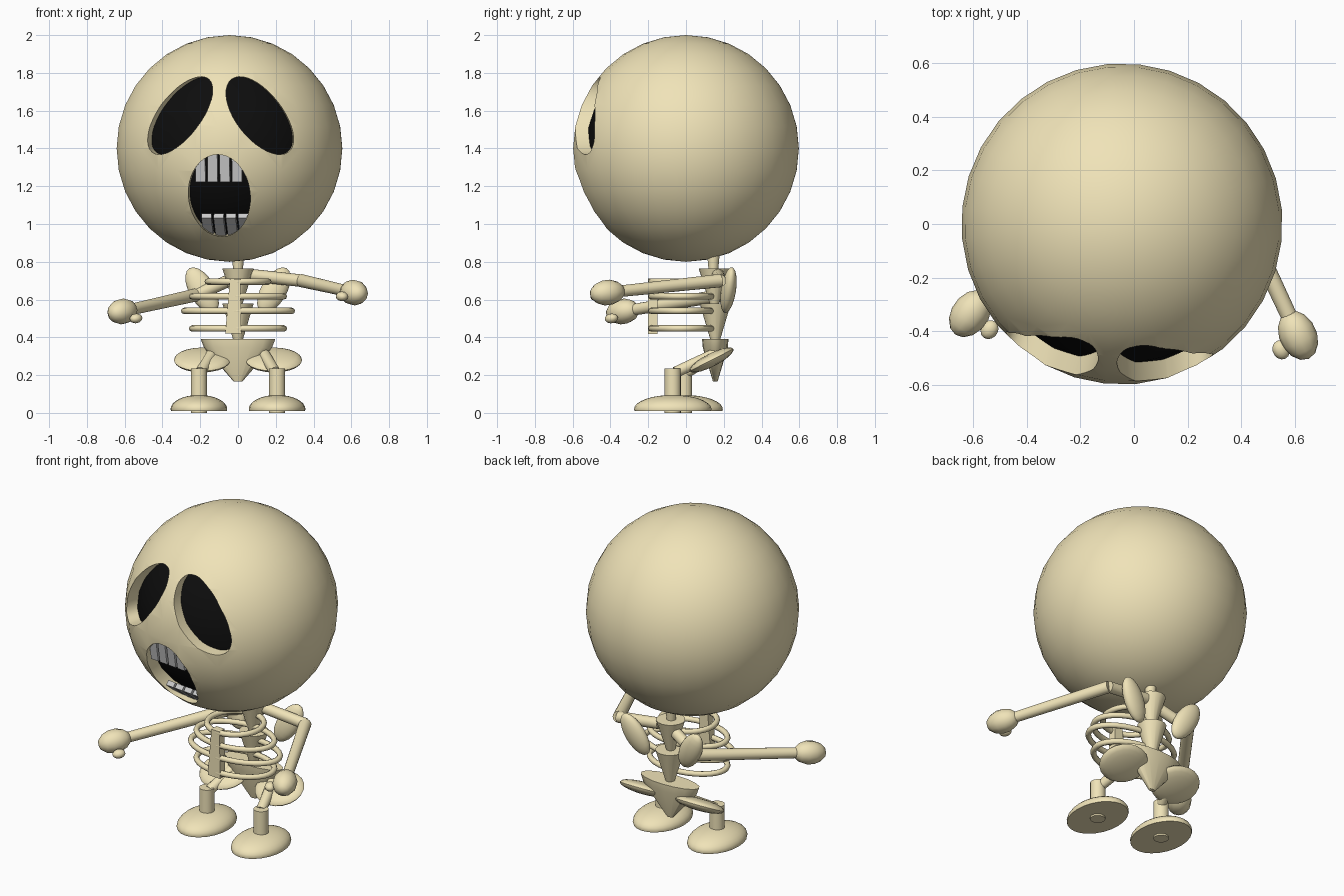
import bpy, bmesh
from math import sin, cos, pi, radians, sqrt
from mathutils import Matrix, Vector

if "Cube" in bpy.data.objects:
    bpy.data.objects.remove(bpy.data.objects["Cube"])


def material(name, rgb):
    m = bpy.data.materials.new(name)
    m.diffuse_color = (*rgb, 1)
    m.use_nodes = True
    m.node_tree.nodes["Principled BSDF"].inputs["Base Color"].default_value = m.diffuse_color
    return m


BONE = material("bone", (0.87, 0.77, 0.48))
DARK = material("dark", (0.004, 0.004, 0.004))


def finish(name, bm, matrix=None, mat=BONE, smooth=True):
    if matrix:
        bm.transform(matrix)
    bmesh.ops.recalc_face_normals(bm, faces=bm.faces[:])
    me = bpy.data.meshes.new(name)
    bm.to_mesh(me)
    bm.free()
    ob = bpy.data.objects.new(name, me)
    bpy.context.collection.objects.link(ob)
    if mat:
        me.materials.append(mat)
    if smooth:
        shade(ob)
    return ob


def shade(ob):
    bpy.ops.object.select_all(action='DESELECT')
    ob.select_set(True)
    bpy.context.view_layer.objects.active = ob
    bpy.ops.object.shade_smooth_by_angle(angle=radians(55))


def place(loc, rot=(0, 0, 0), scale=(1, 1, 1)):
    r = [Matrix.Rotation(radians(a), 4, ax) for a, ax in zip(rot, "XYZ")]
    return Matrix.Translation(loc) @ r[2] @ r[1] @ r[0] @ Matrix.Diagonal((*scale, 1))


def ellipsoid(name, matrix, segs=20, rings=10, mat=BONE, smooth=True):
    bm = bmesh.new()
    bmesh.ops.create_uvsphere(bm, u_segments=segs, v_segments=rings, radius=1)
    return finish(name, bm, matrix, mat, smooth)


def tube(name, a, b, r1, r2=None, segs=16):
    a, b = Vector(a), Vector(b)
    bm = bmesh.new()
    bmesh.ops.create_cone(bm, cap_ends=True, segments=segs, radius1=r1,
                          radius2=r1 if r2 is None else r2, depth=(b - a).length)
    rot = (b - a).to_track_quat('Z', 'Y').to_matrix().to_4x4()
    return finish(name, bm, Matrix.Translation((a + b) / 2) @ rot)


def loft(rings, segs, closed=False):
    """Skin a list of point rings, capped or joined end to end."""
    bm = bmesh.new()
    vs = [[bm.verts.new(p) for p in ring] for ring in rings]
    pairs = list(zip(vs, vs[1:] + vs[:1])) if closed else list(zip(vs, vs[1:]))
    for p, q in pairs:
        for i in range(segs):
            j = (i + 1) % segs
            bm.faces.new((p[i], p[j], q[j], q[i]))
    if not closed:
        bm.faces.new(vs[0])
        bm.faces.new(vs[-1])
    return bm


# Head: ball turned slightly to one side, with sockets cut through to a dark core
HEAD = place((-0.045, 0, 1.4), (0, 0, -6))
skull = ellipsoid("skull", HEAD @ Matrix.Scale(0.6, 4), 32, 16, smooth=False)
ellipsoid("skull_inside", HEAD @ Matrix.Scale(0.53, 4), 32, 16, DARK)


def carve(cx, cz, a, b, angle, direction):
    d = Vector(direction).normalized()
    c, s = cos(radians(angle)), sin(radians(angle))
    n, outer, inner = 40, [], []
    for i in range(n):
        u, v = a * cos(2 * pi * i / n), b * sin(2 * pi * i / n)
        x, z = cx + u * c - v * s, cz + u * s + v * c
        p = Vector((x, -sqrt(0.36 - x * x - z * z), z))
        outer.append(p + d * 0.15)
        inner.append(p - d * 0.25)
    bm = loft([outer, inner], n)
    bmesh.ops.triangulate(bm, faces=[f for f in bm.faces if len(f.verts) > 4])
    cutter = finish("socket_cutter", bm, HEAD, smooth=False)
    cutter.hide_render = True
    mod = skull.modifiers.new("cut", 'BOOLEAN')
    mod.object, mod.operation, mod.solver = cutter, 'DIFFERENCE', 'EXACT'
    bpy.context.view_layer.objects.active = skull
    bpy.ops.object.modifier_apply(modifier=mod.name)
    bpy.data.objects.remove(cutter)


for s in (-1, 1):
    carve(s * 0.213, 0.174, 0.245, 0.117, -s * 52, (s * 0.17, -1, 0))
carve(0, -0.25, 0.217, 0.165, 90, (0, -1, -0.1))
shade(skull)

# Teeth: two rows following the head's curve
for row, tilt, length, shift in (("upper", 8.9, 0.18, 0), ("lower", 50, 0.2, 0.02)):
    for i in range(4):
        bm = bmesh.new()
        bmesh.ops.create_cube(bm, size=1)
        m = Matrix.Rotation(radians(tilt), 4, 'X') @ place(
            ((i - 1.5) * 0.065 + shift, -0.55, 0), scale=(0.053, 0.03, length))
        finish(f"{row}_tooth", bm, HEAD @ m, None, False)

# Spine: tapering vertebrae and neck
tube("neck", (0, 0.145, 0.75), (0, 0.145, 0.86), 0.025, 0.035)
tube("upper_vertebra", (0, 0.15, 0.58), (0, 0.15, 0.765), 0.025, 0.083)
tube("lower_vertebra", (0, 0.155, 0.385), (0, 0.155, 0.58), 0.025, 0.083)

# Pelvis: flattened wedge with a hip disc each side
levels = ((0.39, 0.197, 0.07), (0.345, 0.18, 0.066), (0.165, 0.022, 0.012))
finish("pelvis", loft([[(rx * cos(k * pi / 8), 0.155 + ry * sin(k * pi / 8), z)
                        for k in range(16)] for z, rx, ry in levels], 16))

# Ribs: oval hoops, and breastbone
for z, rx in ((0.695, 0.16), (0.617, 0.243), (0.54, 0.285), (0.447, 0.243)):
    hoop = []
    for i in range(32):
        t = 2 * pi * i / 32
        hoop.append([((rx + 0.017 * cos(k * pi / 4)) * cos(t),
                      -0.025 + (0.16 + 0.017 * cos(k * pi / 4)) * sin(t),
                      z + 0.017 * sin(k * pi / 4)) for k in range(8)])
    finish("rib", loft(hoop, 8, closed=True))
bm = bmesh.new()
bmesh.ops.create_cube(bm, size=1)
for v in bm.verts:
    if v.co.z > 0:
        v.co.x *= 0.65
finish("breastbone", bm, place((-0.02, -0.175, 0.565), (0, 2, 0), (0.085, 0.05, 0.29)))

# Mirrored parts: shoulder blades, hips, legs and feet
for s, side, fy in ((-1, "left", -0.01), (1, "right", -0.07)):
    ellipsoid(side + "_shoulder_blade",
              place((s * 0.19, 0.225, 0.65), (-8, s * 30, 0), (0.068, 0.04, 0.135)))
    ellipsoid(side + "_hip", place((s * 0.19, 0.135, 0.28), (27, 0, 0), (0.15, 0.13, 0.035)))
    x = s * 0.207
    tube(side + "_thigh", (x * 0.95, fy + 0.015, 0.215), (s * 0.13, 0.18, 0.325), 0.03)
    tube(side + "_shin", (x, fy, 0), (x, fy, 0.235), 0.043)
    bm = bmesh.new()
    bmesh.ops.create_uvsphere(bm, u_segments=24, v_segments=16, radius=1)
    bm.transform(place((x, fy, 0.02), scale=(0.15, 0.205, 0.075)))
    cut = bmesh.ops.bisect_plane(bm, geom=bm.verts[:] + bm.edges[:] + bm.faces[:],
                                 plane_co=(0, 0, 0.01), plane_no=(0, 0, 1), clear_inner=True)
    bmesh.ops.holes_fill(bm, edges=[e for e in cut["geom_cut"]
                                    if isinstance(e, bmesh.types.BMEdge)])
    finish(side + "_foot", bm)

# Arms: shoulder, elbow, hand and thumb positions
for side, shoulder, elbow, hand, thumb in (
        ("left", (-0.05, 0.17, 0.70), (-0.22, 0.21, 0.625),
         (-0.612, -0.335, 0.537), (-0.54, -0.395, 0.50)),
        ("right", (0.06, 0.17, 0.73), (0.335, 0.18, 0.70),
         (0.613, -0.416, 0.637), (0.55, -0.47, 0.617))):
    tube(side + "_upper_arm", shoulder, elbow, 0.033)
    tube(side + "_forearm", elbow, hand, 0.035, 0.03)
    rot = (Vector(hand) - Vector(elbow)).to_track_quat('Z', 'Y').to_matrix().to_4x4()
    ellipsoid(side + "_hand", Matrix.Translation(hand) @ rot
              @ Matrix.Diagonal((0.07, 0.068, 0.097, 1)), 12, 7)
    ellipsoid(side + "_thumb", Matrix.Translation(thumb) @ rot
              @ Matrix.Diagonal((0.032, 0.026, 0.037, 1)), 12, 7)
